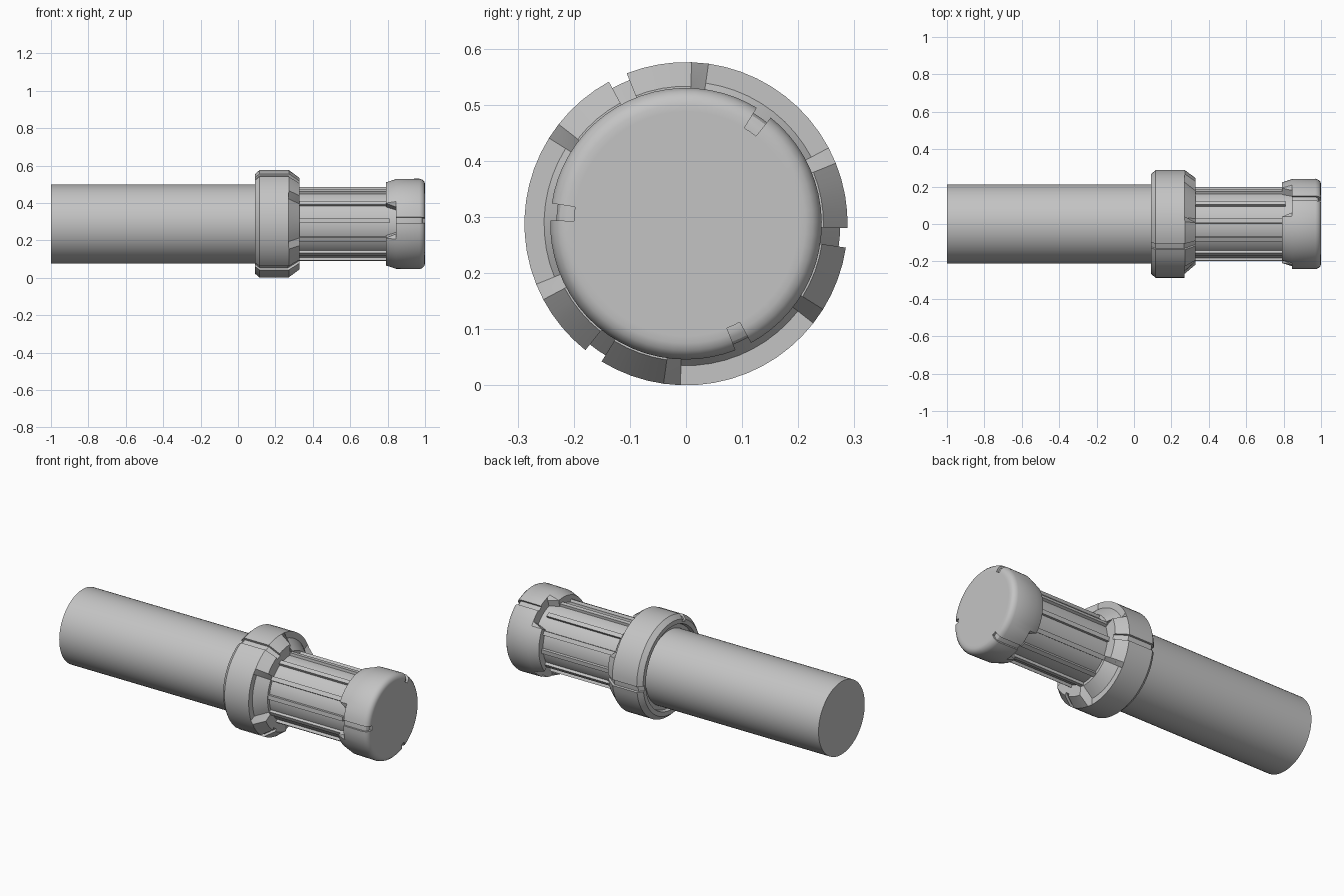
import bpy, bmesh
from math import sin, cos, radians, ceil
from mathutils import Matrix

AXIS_Z = 0.288

old = bpy.data.objects.get("Cube")
if old:
    bpy.data.objects.remove(old, do_unlink=True)

grey = bpy.data.materials.new("plain_grey")
grey.use_nodes = True
grey.diffuse_color = (0.55, 0.55, 0.55, 1)
grey.node_tree.nodes["Principled BSDF"].inputs["Base Color"].default_value = grey.diffuse_color


def finish(name, bm):
    bmesh.ops.remove_doubles(bm, verts=bm.verts, dist=1e-5)
    bmesh.ops.recalc_face_normals(bm, faces=bm.faces)
    mesh = bpy.data.meshes.new(name)
    bm.to_mesh(mesh)
    bm.free()
    mesh.materials.append(grey)
    obj = bpy.data.objects.new(name, mesh)
    bpy.context.collection.objects.link(obj)
    bpy.ops.object.select_all(action='DESELECT')
    obj.select_set(True)
    bpy.context.view_layer.objects.active = obj
    bpy.ops.object.shade_smooth_by_angle(angle=radians(30))
    return obj


def sweep(name, sector, start, repeats=3, closed=False):
    """Sweep (angle, profile) stations round the x axis; profiles are (x, radius)."""
    span = 360 / repeats
    rings = []
    for k in range(repeats):
        for i, (a, prof) in enumerate(sector):
            nxt, nprof = sector[i + 1] if i + 1 < len(sector) else (sector[0][0] + span, sector[0][1])
            steps = max(1, ceil((nxt - a) / 6)) if nprof is prof else 1
            for s in range(steps):
                rings.append((radians(start + k * span + a + (nxt - a) * s / steps), prof))
    bm = bmesh.new()
    grid = [[bm.verts.new((x, r * cos(a), AXIS_Z + r * sin(a))) for x, r in prof]
            for a, prof in rings]
    for ring, after in zip(grid, grid[1:] + grid[:1]):
        n = len(ring)
        for j in range(n if closed else n - 1):
            m = (j + 1) % n
            bm.faces.new((ring[j], ring[m], after[m], after[j]))
    return finish(name, bm)


def toothed(tooth, notch, groove, half_groove, half_tooth, half_base):
    """One third of a ring: a tooth with a central groove, then a notch."""
    g, t, b = half_groove, half_tooth, half_base
    return [(-b, notch), (-t, tooth), (-g, tooth), (-g, groove),
            (g, groove), (g, tooth), (t, tooth), (b, notch)]


# Plain shaft and slimmer grip core
for name, x0, x1, r in (("shaft", -1, 0.15, 0.212), ("grip_core", 0.28, 0.86, 0.183)):
    sweep(name, [(0, [(x0, 0), (x0, r), (x1, r), (x1, 0)])], 0, repeats=1)

# Collar with three grooved teeth facing the grip
rear = [(0.11, 0.212), (0.11, 0.235), (0.09, 0.24)]
tooth = rear + [(0.09, 0.265), (0.115, 0.288), (0.272, 0.288), (0.33, 0.245), (0.33, 0.2), (0.33, 0.17)]
notch = tooth[:5] + [(0.27, 0.288), (0.27, 0.253), (0.33, 0.2), (0.33, 0.17)]
groove = rear + [(0.09, 0.252), (0.115, 0.275), (0.268, 0.275), (0.33, 0.23), (0.33, 0.2), (0.33, 0.17)]
sweep("collar", toothed(tooth, notch, groove, 3.5, 27, 33), 115, closed=True)

# End cap: notches carry the grooves, so stations start from the notch centre
front = [(0.97, 0.242), (0.986, 0.236), (0.996, 0.226), (1, 0.213), (1, 0.2), (1, 0.2), (1, 0)]
tooth = [(0.79, 0), (0.79, 0.17), (0.79, 0.222), (0.845, 0.24)] + front
notch = [(0.79, 0), (0.845, 0.17), (0.845, 0.222), (0.845, 0.24)] + front
groove = notch[:3] + [(0.845, 0.23), (0.97, 0.231), (0.98, 0.226), (0.985, 0.218),
                      (0.988, 0.21), (0.988, 0.2), (1, 0.2), (1, 0)]
sweep("end_cap", toothed(notch, tooth, groove, 3.6, 19, 25), 55)

# Lengthwise ribs round the grip
bm = bmesh.new()
for k in range(12):
    turn = Matrix.Translation((0.565, 0, AXIS_Z)) @ Matrix.Rotation(radians(25 + 30 * k), 4, 'X')
    shape = Matrix.Translation((0, 0.18, 0)) @ Matrix.Diagonal((0.49, 0.036, 0.024, 1))
    bmesh.ops.create_cube(bm, size=1, matrix=turn @ shape)
finish("grip_ribs", bm)
